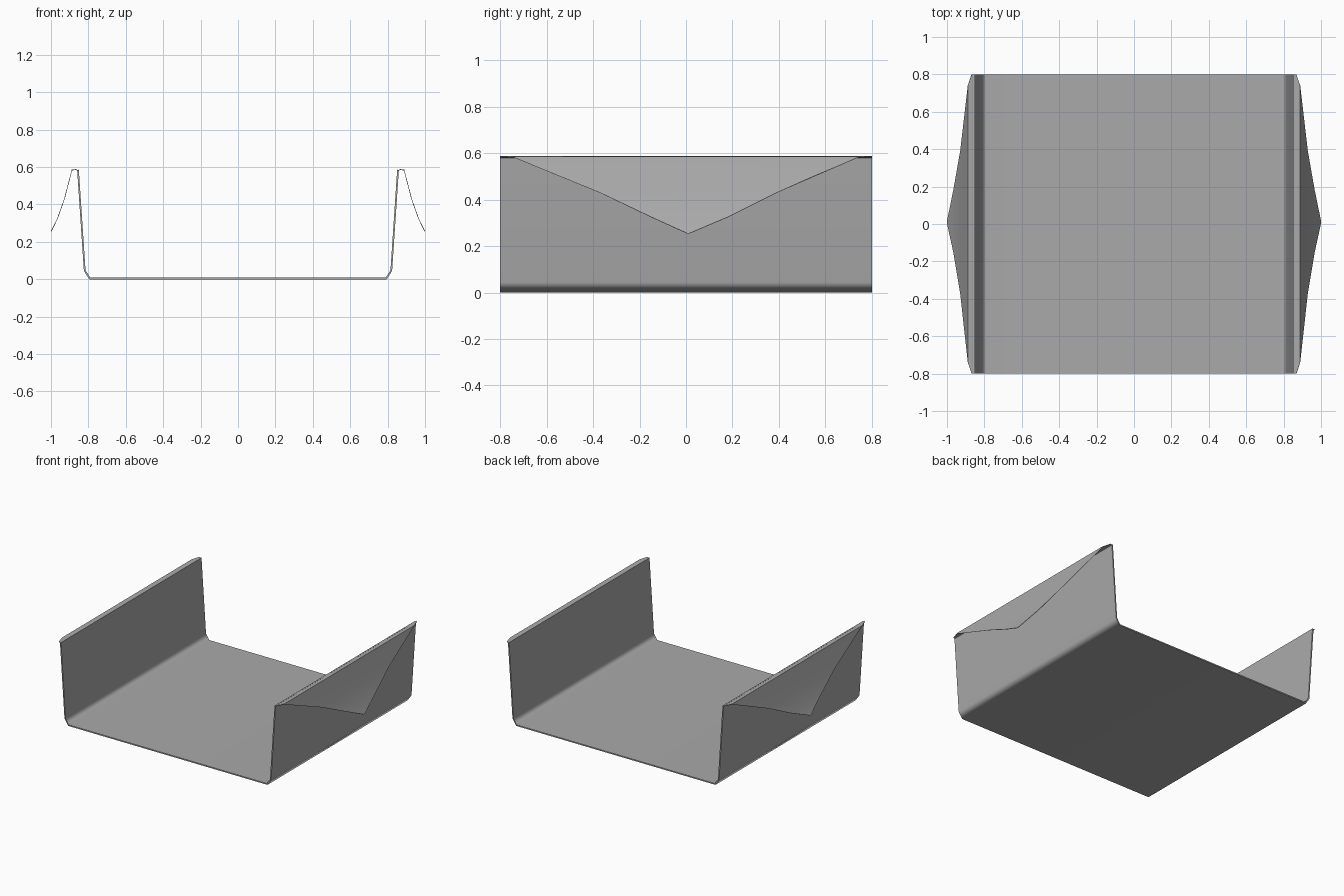
import bpy, bmesh, math

cube = bpy.data.objects.get("Cube")
if cube:
    bpy.data.objects.remove(cube, do_unlink=True)

grey = bpy.data.materials.new("mid grey")
grey.use_nodes = True
colour = (0.4, 0.4, 0.4, 1)
grey.diffuse_color = colour
grey.node_tree.nodes["Principled BSDF"].inputs["Base Color"].default_value = colour


def sheet(name, rows, thickness, offset):
    """Folded sheet from rows of (x, z, y front, y back)."""
    bm = bmesh.new()
    pairs = [(bm.verts.new((x, y0, z)), bm.verts.new((x, y1, z))) for x, z, y0, y1 in rows]
    for (a, b), (c, d) in zip(pairs, pairs[1:]):
        bm.faces.new((a, c, d, b))
    mesh = bpy.data.meshes.new(name)
    bm.to_mesh(mesh)
    bm.free()
    mesh.materials.append(grey)
    obj = bpy.data.objects.new(name, mesh)
    bpy.context.collection.objects.link(obj)
    bpy.ops.object.select_all(action="DESELECT")
    bpy.context.view_layer.objects.active = obj
    obj.select_set(True)
    solid = obj.modifiers.new("thickness", "SOLIDIFY")
    solid.thickness = thickness
    solid.offset = offset
    solid.use_even_offset = True
    bpy.ops.object.modifier_apply(modifier=solid.name)
    bpy.ops.object.shade_smooth_by_angle(angle=math.radians(62))
    bpy.ops.object.modifier_add(type="WEIGHTED_NORMAL")
    obj.modifiers[-1].keep_sharp = True
    return obj


# Tray: floor with chamfered bends and two leaning walls
half = [(0.795, 0), (0.824, 0.045), (0.86, 0.585)]
outline = [(-x, z) for x, z in reversed(half)] + half
sheet("tray", [(x, z, -0.8, 0.8) for x, z in outline], 0.009, 1)

# Envelope flaps: folded over the wall tops, tapering to a point
flap = [(0.855, 0.58, -0.8, 0.8), (0.868, 0.587, -0.8, 0.8),
        (0.888, 0.584, -0.74, 0.74), (0.928, 0.43, -0.37, 0.39),
        (0.965, 0.325, -0.15, 0.18), (0.999, 0.255, 0.005, 0.015)]
for side, name in ((1, "left_flap"), (-1, "right_flap")):
    sheet(name, [(side * x, z, y0, y1) for x, z, y0, y1 in flap][::side], 0.003, 0)
